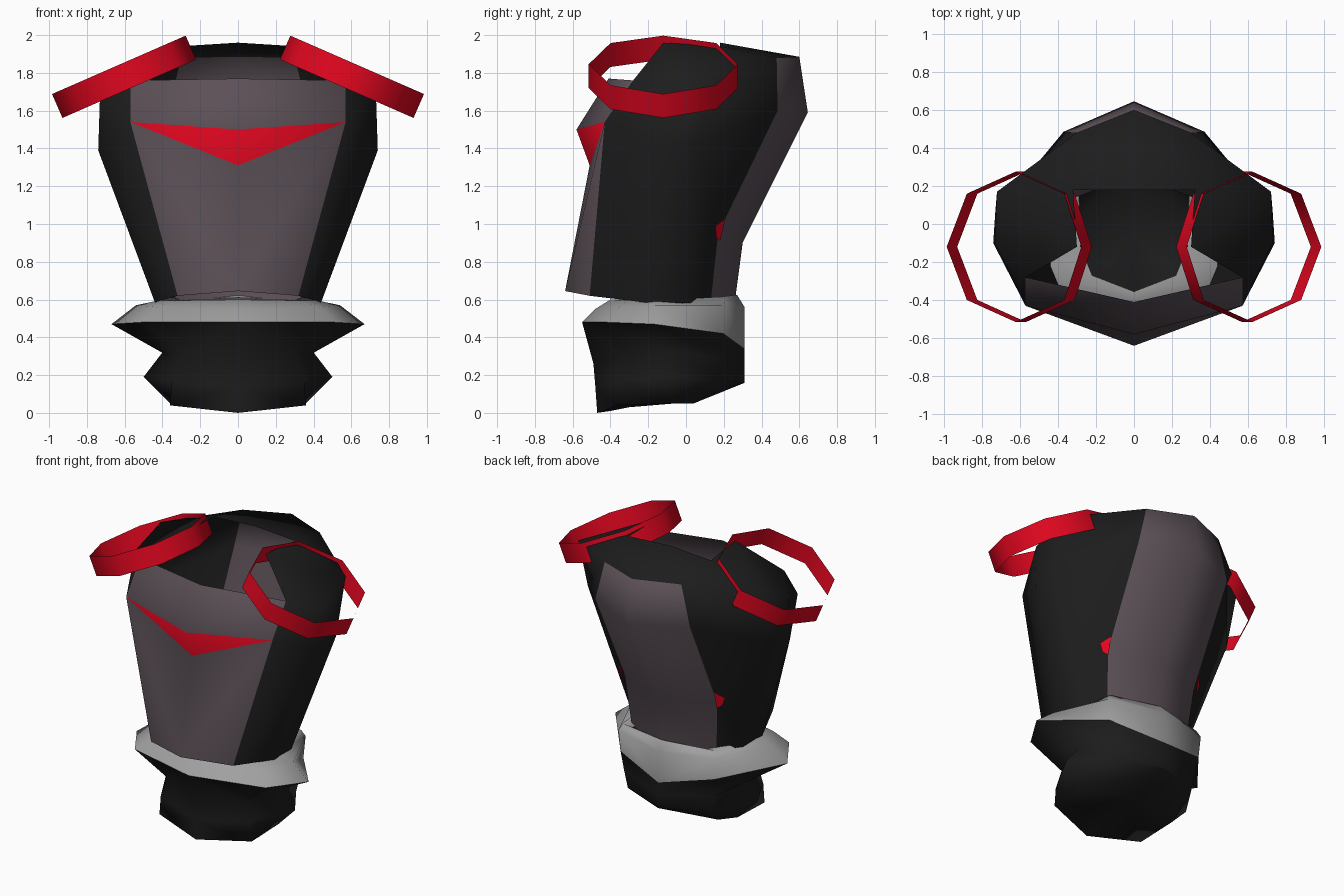
import bpy, bmesh, math
from mathutils import Matrix, Vector

if "Cube" in bpy.data.objects:
    bpy.data.objects.remove(bpy.data.objects["Cube"])


def material(name, rgb):
    m = bpy.data.materials.new(name)
    m.diffuse_color = (*rgb, 1)
    m.use_nodes = True
    m.node_tree.nodes["Principled BSDF"].inputs["Base Color"].default_value = m.diffuse_color
    return m


BLACK = material("black", (0.012, 0.012, 0.012))
PLUM = material("plum_grey", (0.105, 0.08, 0.095))
RED = material("red", (0.76, 0.002, 0.014))
GREY = material("light_grey", (0.35, 0.35, 0.35))


def build(name, points, faces, mats, angle=75):
    """Half shell from named points, mirrored across x; faces are (names, material index)."""
    bm = bmesh.new()
    verts = {k: bm.verts.new(p) for k, p in points.items()}
    for names, mi in faces:
        bm.faces.new([verts[n] for n in names]).material_index = mi
    bmesh.ops.recalc_face_normals(bm, faces=bm.faces)
    mesh = bpy.data.meshes.new(name)
    bm.to_mesh(mesh)
    bm.free()
    for m in mats:
        mesh.materials.append(m)
    ob = bpy.data.objects.new(name, mesh)
    bpy.context.collection.objects.link(ob)
    bpy.ops.object.select_all(action='DESELECT')
    bpy.context.view_layer.objects.active = ob
    ob.select_set(True)
    bpy.ops.object.shade_smooth_by_angle(angle=math.radians(angle))
    mir = ob.modifiers.new("mirror", 'MIRROR')
    mir.merge_threshold = 0.001
    return ob


def loft(name, rows, mat):
    """Join rows of half-section points with quads."""
    pts = {(i, j): p for i, r in enumerate(rows) for j, p in enumerate(r)}
    faces = [([(i, j), (i, j + 1), (i + 1, j + 1), (i + 1, j)], 0)
             for i in range(len(rows) - 1) for j in range(len(rows[0]) - 1)]
    return build(name, pts, faces, [mat])


# Torso columns: f front centre, c chest corner, s/t sides, d back corner, k back centre
torso = {
    "f0": (0, -.64, .645), "f1": (0, -.51, 1.31), "f2": (0, -.58, 1.50), "f3": (0, -.41, 1.77),
    "c0": (.32, -.51, .62), "c1": (.57, -.43, 1.54), "c2": (.57, -.28, 1.76),
    "s0": (.44, -.22, .585), "s1": (.74, -.10, 1.39), "s2": (.73, -.10, 1.70),
    "t0": (.43, -.02, .58), "t1": (.73, .05, 1.43), "t2": (.72, .17, 1.80),
    "d0": (.33, .13, .58), "d1": (.36, .17, .95), "d2": (.37, .485, 1.60), "d3": (.30, .48, 1.88),
    "k0": (0, .26, .60), "k1": (0, .30, .90), "k2": (0, .645, 1.59), "k3": (0, .60, 1.885),
    # neck opening: p shoulder, b back corner, n back centre
    "p": (.30, -.12, 1.96), "b": (.32, .18, 1.94), "n": (0, .18, 1.96),
}
torso_faces = [
    # chest panel and red stripe under it
    ("f0 c0 c1 f1", 1), ("f1 c1 f2", 2), ("f2 c1 c2 f3", 1),
    # sides
    ("c0 s0 s1 c1", 0), ("c1 s1 s2 c2", 0), ("s0 t0 t1 s1", 0), ("s1 t1 t2 s2", 0),
    ("t0 d0 d1 t1", 0), ("t1 d1 d2", 0), ("t1 d2 d3 t2", 0),
    # back panel
    ("d0 k0 k1 d1", 1), ("d1 k1 k2 d2", 1), ("d2 k2 k3 d3", 1),
    # shoulders
    ("c2 s2 p", 0), ("p s2 t2 b", 0), ("b t2 d3", 0), ("b d3 k3 n", 0),
]
build("torso", torso, [(f.split(), m) for f, m in torso_faces], [BLACK, PLUM, RED])

# Small red chip beside each lower back corner
out = Vector((.5, .86, 0)) * .012
chip = {i: Vector(p) + out for i, p in enumerate(
    [(.36, .20, 1.03), (.41, .145, .99), (.39, .15, .93), (.36, .17, .91)])}
build("back_chip", chip, [([0, 1, 2, 3], 0)], [RED])

# Belt: from the inner hole over the top and out to the rim
rim = [(0, -.55, .48), (.51, -.42, .48), (.67, -.17, .47), (.37, .20, .42), (0, .31, .34)]
loft("belt", [
    [(0, -.355, .60), (.22, -.27, .60), (.28, -.12, .59), (.29, .18, .60), (0, .23, .61)],
    [(0, -.40, .60), (.32, -.31, .595), (.42, -.16, .595), (.36, .19, .615), (0, .27, .625)],
    [(0, -.48, .55), (.43, -.36, .56), (.54, -.16, .57), (.38, .21, .57), (0, .31, .56)],
    rim], GREY)

# Pelvis: rim, waist, hips, underside
loft("pelvis", [
    rim,
    [(0, -.49, .26), (.31, -.35, .31), (.40, -.08, .32), (.35, .19, .29), (0, .31, .25)],
    [(0, -.48, .14), (.35, -.36, .17), (.50, -.08, .19), (.32, .19, .17), (0, .31, .16)],
    [(0, -.47, 0), (.36, -.36, .04), (.36, -.06, .05), (.28, .04, .05), (0, .30, .155)],
    [(0, -.40, .01), (0, -.30, .03), (0, -.06, .05), (0, .04, .055), (0, .18, .11)]], BLACK)

# Shoulder rings: thin eight-sided bands tilted outward, inner end pulled in a little
place = Matrix.Translation((.595, -.12, 1.783)) @ Matrix.Rotation(math.radians(23.6), 4, 'Y')
N, R, H = 8, .395, .138
ring = {(i, s): place @ Vector(((R - .018 * (i == N // 2)) * math.cos(math.tau * i / N),
                                R * math.sin(math.tau * i / N), s * H / 2))
        for i in range(N) for s in (-1, 1)}
ring_faces = [([(i, -1), ((i + 1) % N, -1), ((i + 1) % N, 1), (i, 1)], 0) for i in range(N)]
build("shoulder_rings", ring, ring_faces, [RED])
